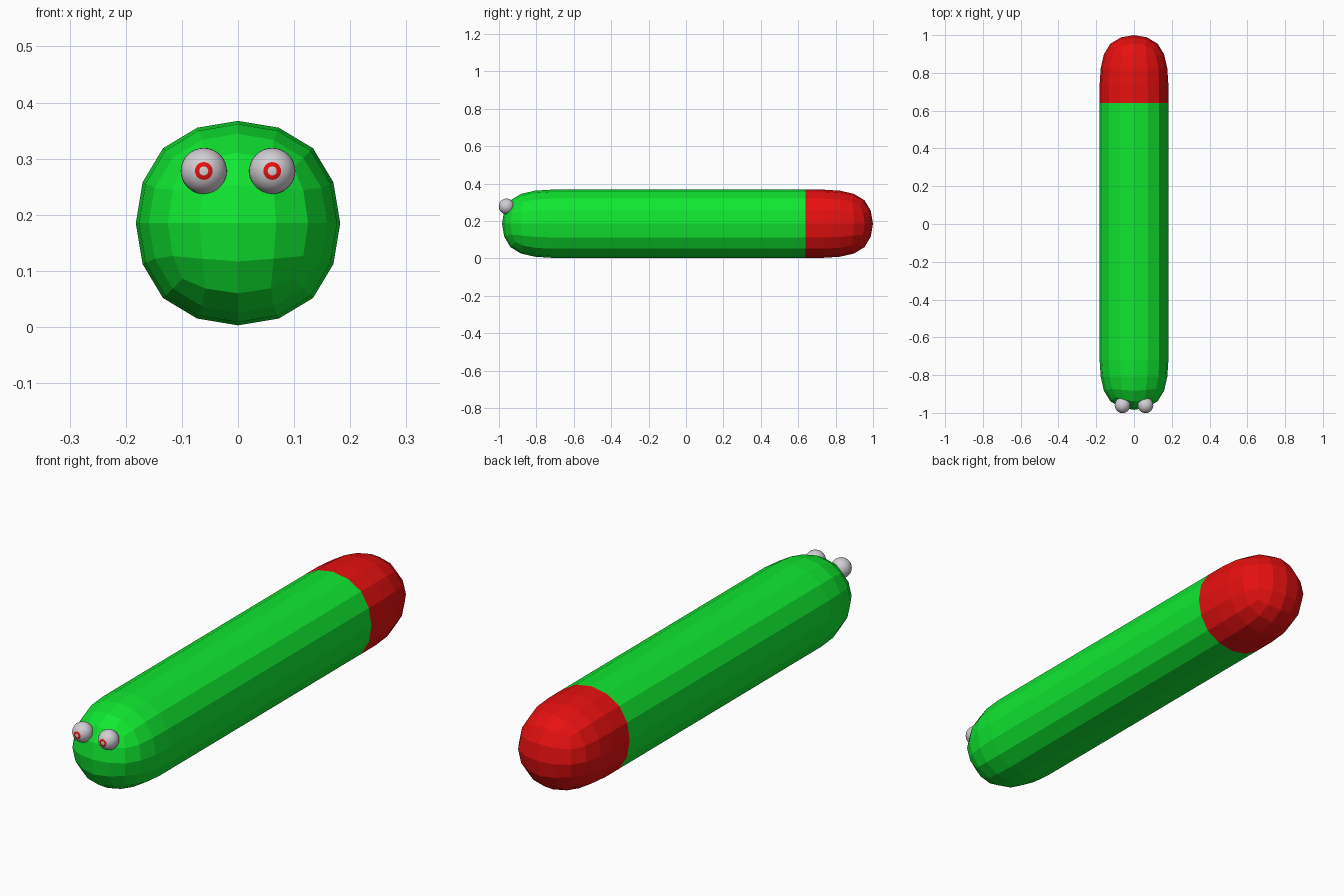
import bpy
import bmesh
import math
from mathutils import Matrix

if "Cube" in bpy.data.objects:
    bpy.data.objects.remove(bpy.data.objects["Cube"])


def material(name, rgb):
    m = bpy.data.materials.new(name)
    m.diffuse_color = (*rgb, 1.0)
    m.use_nodes = True
    m.node_tree.nodes["Principled BSDF"].inputs["Base Color"].default_value = m.diffuse_color
    return m


green = material("bright green", (0.005, 0.8, 0.03))
red = material("red", (0.8, 0.005, 0.005))
white = material("eye grey white", (0.64, 0.62, 0.65))


def make_object(name, bm, mats):
    mesh = bpy.data.meshes.new(name)
    bm.to_mesh(mesh)
    bm.free()
    for m in mats:
        mesh.materials.append(m)
    ob = bpy.data.objects.new(name, mesh)
    bpy.context.collection.objects.link(ob)
    return ob


# Body: long square box with cross loops, rounded by subdivision, flat faces
half, centre_z = 0.1943, 0.185
stations = [-1.007, -0.624, -0.241, 0.257, 0.64, 1.023]
bm = bmesh.new()
rings = [[bm.verts.new((sx * half, y, centre_z + sz * half))
          for sx, sz in ((-1, -1), (1, -1), (1, 1), (-1, 1))]
         for y in stations]
for a, b in zip(rings, rings[1:]):
    for i in range(4):
        j = (i + 1) % 4
        bm.faces.new((a[i], a[j], b[j], b[i]))
bm.faces.new(rings[0])
bm.faces.new(rings[-1])
bmesh.ops.recalc_face_normals(bm, faces=bm.faces)
# Red tail end
for f in bm.faces:
    f.material_index = 1 if f.calc_center_median().y > 0.7 else 0
body = make_object("body", bm, [green, red])
sub = body.modifiers.new("rounding", 'SUBSURF')
sub.levels = sub.render_levels = 2
sub.use_limit_surface = False


# Eyes: smooth balls with poles facing forward and a painted red ring
def make_eye(name, x):
    r = 0.0412
    bm = bmesh.new()
    bmesh.ops.create_uvsphere(bm, u_segments=32, v_segments=16, radius=r,
                              matrix=Matrix.Rotation(math.radians(90), 4, 'X'))
    for f in bm.faces:
        f.smooth = True
        c = f.calc_center_median()
        angle = math.degrees(math.atan2(math.hypot(c.x, c.z), -c.y))
        f.material_index = 1 if 11.25 < angle < 22.5 else 0
    ob = make_object(name, bm, [white, red])
    ob.location = (x, -0.96, 0.278)


for name, side in (("left_eye", -1), ("right_eye", 1)):
    make_eye(name, side * 0.061)
